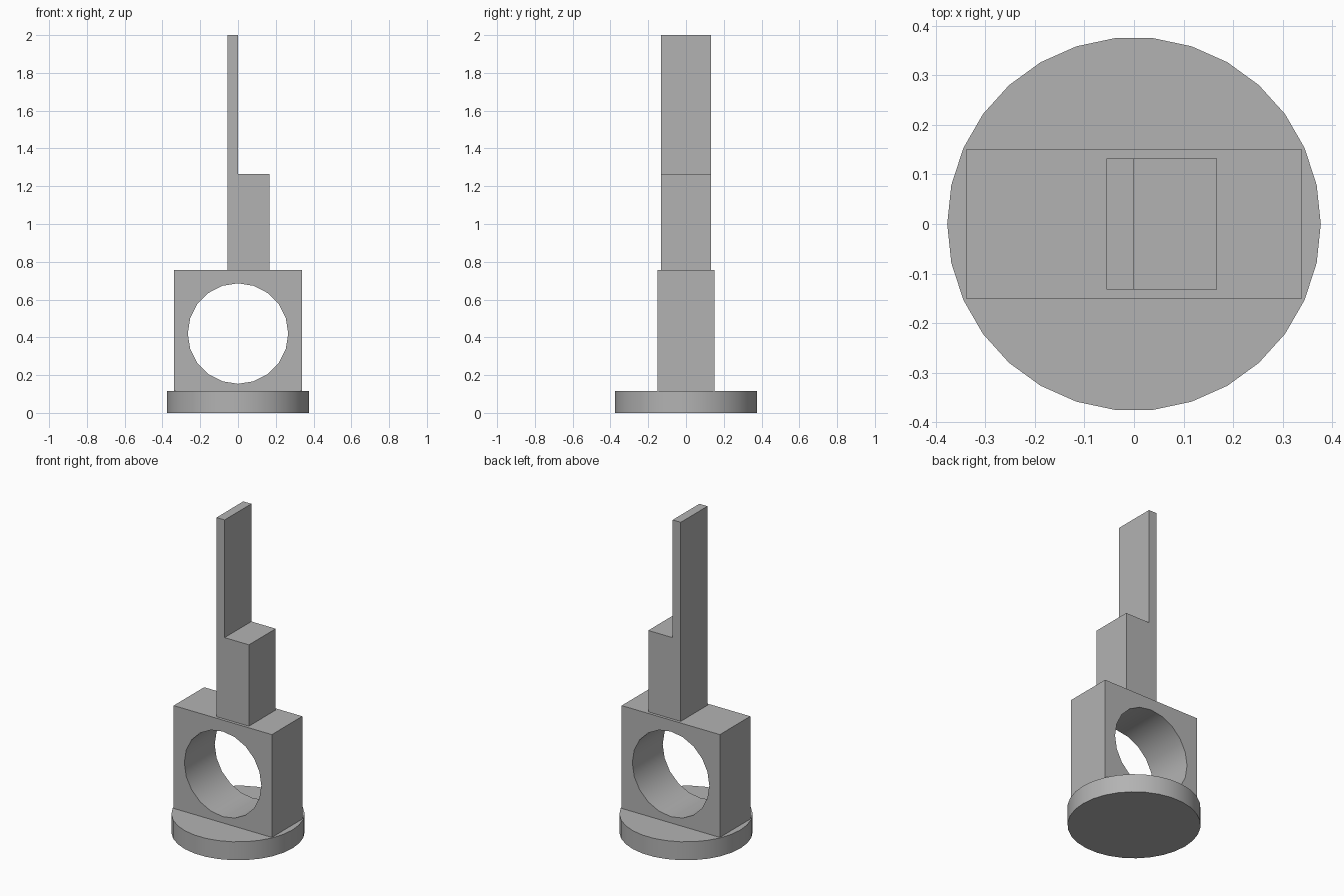
import bpy
import bmesh
from math import cos, sin, pi, radians
from mathutils import Vector

default_cube = bpy.data.objects.get("Cube")
if default_cube:
    bpy.data.objects.remove(default_cube, do_unlink=True)

# Single grey for the whole model
GREY = (0.45, 0.45, 0.45, 1.0)
grey = bpy.data.materials.new("plain grey")
grey.use_nodes = True
grey.diffuse_color = GREY
grey.node_tree.nodes["Principled BSDF"].inputs["Base Color"].default_value = GREY


def circle(radius, sides, centre=(0, 0)):
    return [(centre[0] + radius * cos(2 * pi * i / sides),
             centre[1] + radius * sin(2 * pi * i / sides)) for i in range(sides)]


def rectangle(x0, x1, y0, y1):
    return [(x0, y0), (x1, y0), (x1, y1), (x0, y1)]


def prism(name, loops, place, depth):
    """Fill closed outlines (inner ones become holes) and extrude them."""
    bm = bmesh.new()
    for loop in loops:
        verts = [bm.verts.new(place(u, v)) for u, v in loop]
        for a, b in zip(verts, verts[1:] + verts[:1]):
            bm.edges.new((a, b))
    bmesh.ops.triangle_fill(bm, edges=bm.edges[:], use_beauty=True)
    result = bmesh.ops.extrude_face_region(bm, geom=bm.faces[:], use_keep_orig=True)
    moved = [g for g in result["geom"] if isinstance(g, bmesh.types.BMVert)]
    bmesh.ops.translate(bm, verts=moved, vec=Vector(depth))
    bmesh.ops.recalc_face_normals(bm, faces=bm.faces[:])
    mesh = bpy.data.meshes.new(name)
    bm.to_mesh(mesh)
    bm.free()
    mesh.materials.append(grey)
    obj = bpy.data.objects.new(name, mesh)
    bpy.context.collection.objects.link(obj)
    bpy.ops.object.select_all(action="DESELECT")
    obj.select_set(True)
    bpy.context.view_layer.objects.active = obj
    bpy.ops.object.shade_smooth_by_angle(angle=radians(30))
    return obj


BASE_TOP, BLOCK_TOP, STEP_TOP, POST_TOP = 0.115, 0.757, 1.265, 2.0
BLOCK_Y, POST_Y = 0.15, 0.132

# Round base disc
prism("base_disc", [circle(0.377, 30)], lambda u, v: (u, v, 0), (0, 0, BASE_TOP))

# Block with a round hole through it from front to back
prism("bored_block",
      [rectangle(-0.339, 0.339, BASE_TOP, BLOCK_TOP), circle(0.266, 20, (0, 0.42))],
      lambda u, v: (u, -BLOCK_Y, v), (0, 2 * BLOCK_Y, 0))

# Stepped post: thin tall blade on one side, shorter step on the other
step_profile = [(-0.056, BLOCK_TOP), (0.168, BLOCK_TOP), (0.168, STEP_TOP),
                (0, STEP_TOP), (0, POST_TOP), (-0.056, POST_TOP)]
prism("stepped_post", [step_profile],
      lambda u, v: (u, -POST_Y, v), (0, 2 * POST_Y, 0))
